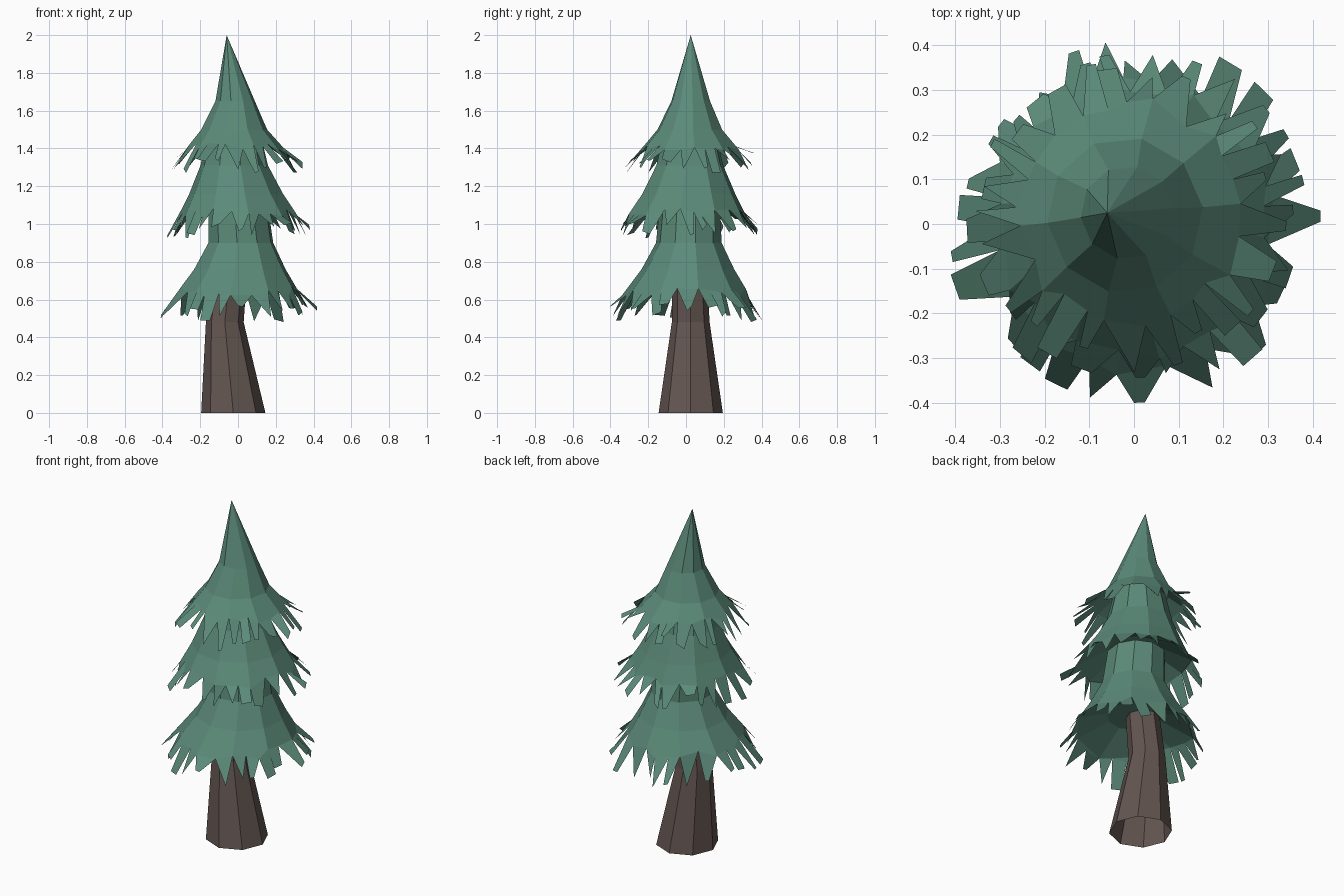
import bpy, math, random
from mathutils import Vector

if "Cube" in bpy.data.objects:
    bpy.data.objects.remove(bpy.data.objects["Cube"], do_unlink=True)


def material(name, colour):
    mat = bpy.data.materials.new(name)
    mat.use_nodes = True
    mat.diffuse_color = (*colour, 1)
    mat.node_tree.nodes["Principled BSDF"].inputs["Base Color"].default_value = (*colour, 1)
    return mat


def build(name, verts, faces, mat):
    mesh = bpy.data.meshes.new(name)
    mesh.from_pydata([tuple(v) for v in verts], [], faces)
    mesh.materials.append(mat)
    mesh.update()
    obj = bpy.data.objects.new(name, mesh)
    bpy.context.collection.objects.link(obj)


def ring(sides, x, y, z, radius, turn=0.0):
    angles = [math.tau * i / sides + turn for i in range(sides)]
    return [Vector((x + radius * math.cos(a), y + radius * math.sin(a), z)) for a in angles]


def bridge(sides, lower, upper):
    return [(lower + i, lower + (i + 1) % sides, upper + (i + 1) % sides, upper + i)
            for i in range(sides)]


def tier(name, profile, tip_radius, tip_z, turn, seed, mat, apex=None):
    """Faceted skirt from top to rim (x, y, z, radius), edged with uneven needles."""
    rng = random.Random(seed)
    sides = 10
    verts, faces = [], []
    for section in profile[:-1]:
        verts += ring(sides, *section, turn)
    for k in range(len(profile) - 2):
        faces += bridge(sides, (k + 1) * sides, k * sides)
    if apex:
        verts.append(Vector(apex))
        faces += [(i, (i + 1) % sides, len(verts) - 1) for i in range(sides)]

    # Hollow underside closes on a small flat disc
    cx, cy, rim_z = profile[-1][:3]
    disc = len(verts)
    verts += ring(sides, cx, cy, rim_z + 0.09, 0.145, turn)
    faces.append(tuple(reversed(range(disc, disc + sides))))

    # Uneven rim points lie on each side, two or three needles to a side
    base = (len(profile) - 2) * sides
    rim = ring(sides, *profile[-1], turn)
    first = len(verts)
    starts = []
    for i in range(sides):
        j = (i + 1) % sides
        starts.append(len(verts))
        needles_here = 2 + (i + seed) % 2
        for t in range(needles_here):
            f = (t + (rng.uniform(-0.2, 0.2) if t else 0)) / needles_here
            low, high = rim[i].lerp(rim[j], f), verts[base + i].lerp(verts[base + j], f)
            verts.append(high.lerp(low, rng.uniform(0.7, 1.1)))
    end = len(verts)
    for i in range(sides):
        j = (i + 1) % sides
        stop = starts[j] if j else end
        edge = [*range(starts[i], stop), starts[j]]
        faces.append((base + i, *edge, base + j))
        faces.append((disc + j, *reversed(edge), disc + i))

    # Long needles with sharp or blunt tips
    for a in range(first, end):
        b = a + 1 if a + 1 < end else first
        mid = (verts[a] + verts[b]) / 2
        angle = math.atan2(mid.y - cy, mid.x - cx) + rng.uniform(-0.08, 0.08)
        reach = tip_radius * rng.uniform(0.87, 1.03)
        blunt = rng.choice((0, 0.03, 0.07))
        z = tip_z + rng.uniform(-0.045, 0.04)
        tips = []
        for s in ((-1, 1) if blunt else (0,)):
            tips.append(len(verts))
            verts.append(Vector((cx + reach * math.cos(angle + s * blunt),
                                 cy + reach * math.sin(angle + s * blunt),
                                 z + s * rng.uniform(-0.025, 0.025))))
        faces.append((a, *tips, b))
    build(name, verts, faces, mat)


bark = material("brown bark", (0.125, 0.092, 0.082))
needles = material("pine green", (0.105, 0.255, 0.192))

# Leaning trunk, open at the foot
sections = [(-0.025, 0.025, 0, 0.17), (-0.07, 0.025, 0.48, 0.1), (-0.045, 0.02, 0.72, 0.092)]
trunk = [v for section in sections for v in ring(8, *section)]
build("trunk", trunk, bridge(8, 0, 8) + bridge(8, 8, 16), bark)

# Foliage tiers
tier("lower_foliage", [(0.0, 0.02, 1.1, 0.16), (0.015, 0.015, 0.9, 0.175),
                       (0.01, 0.01, 0.76, 0.247), (0, 0, 0.63, 0.335)],
     0.415, 0.525, 0.2, 3, needles)
tier("middle_foliage", [(-0.02, 0.02, 1.48, 0.14), (-0.02, 0.02, 1.31, 0.18),
                        (-0.01, 0.015, 1.16, 0.25), (0, 0.005, 1.05, 0.315)],
     0.395, 0.975, 0.5, 8, needles)
tier("top_foliage", [(-0.015, 0.025, 1.65, 0.105), (-0.02, 0.02, 1.5, 0.175),
                     (-0.015, 0.02, 1.4, 0.26)],
     0.35, 1.325, 0.1, 5, needles, (-0.06, 0.025, 2.0))
